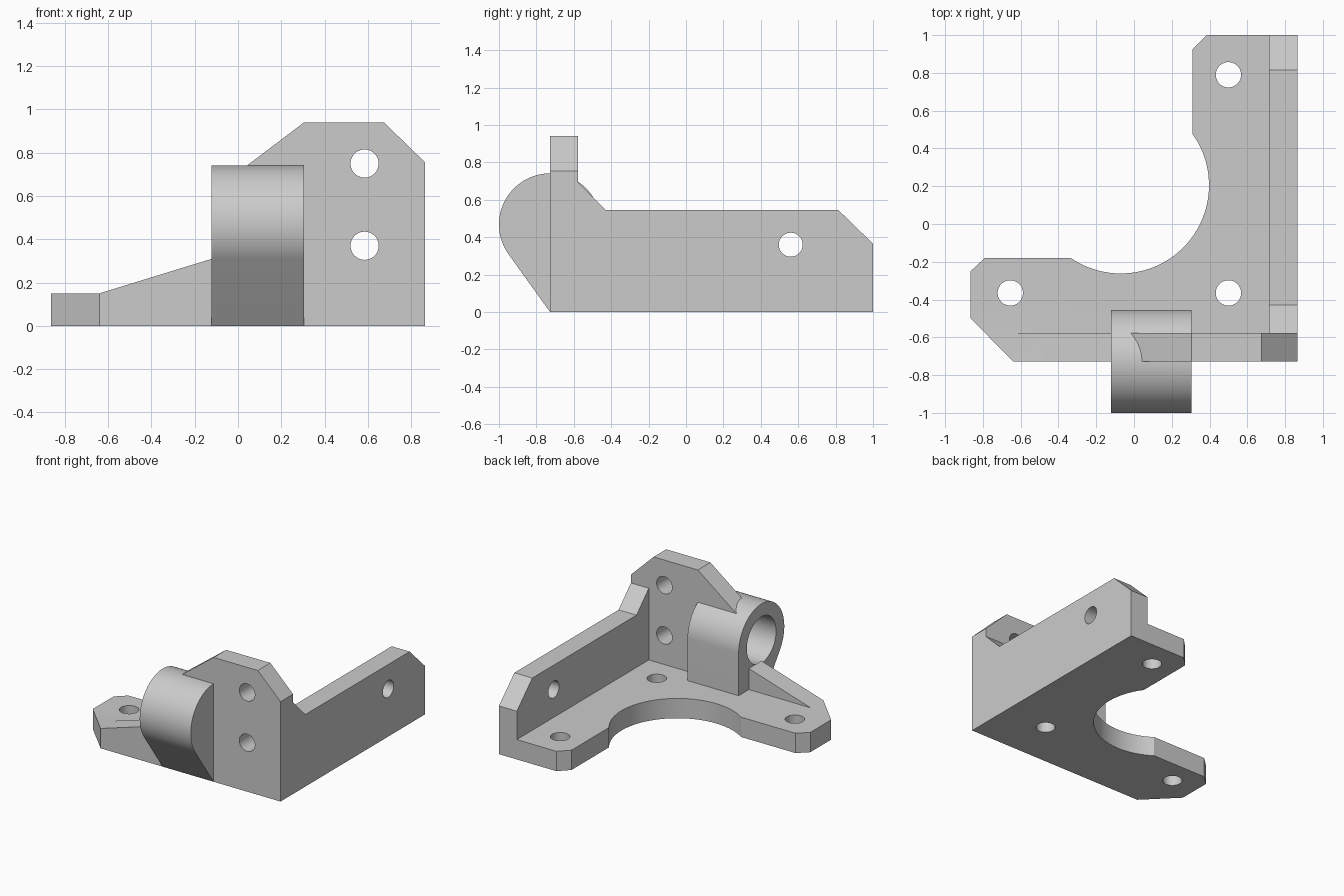
import bpy
import bmesh
from math import cos, sin, radians

if "Cube" in bpy.data.objects:
    bpy.data.objects.remove(bpy.data.objects["Cube"], do_unlink=True)

grey = bpy.data.materials.new("plain grey")
grey.use_nodes = True
grey.diffuse_color = (0.6, 0.6, 0.6, 1)
grey.node_tree.nodes["Principled BSDF"].inputs["Base Color"].default_value = (0.6, 0.6, 0.6, 1)

FRONT, SIDE, BACK = -0.727, 0.865, 1.0
THICK = 0.15


def arc(cx, cy, r, start, end, steps):
    angles = [radians(start + (end - start) * i / steps) for i in range(steps + 1)]
    return [(cx + r * cos(a), cy + r * sin(a)) for a in angles]


def prism(name, outline, axis, low, high):
    """Extrude a flat outline along an axis; outline uses the other two axes in order."""
    def place(p, h):
        return {"x": (h, *p), "y": (p[0], h, p[1]), "z": (*p, h)}[axis]
    bm = bmesh.new()
    bottom = [bm.verts.new(place(p, low)) for p in outline]
    top = [bm.verts.new(place(p, high)) for p in outline]
    bm.faces.new(bottom)
    bm.faces.new(top)
    n = len(outline)
    for i in range(n):
        j = (i + 1) % n
        bm.faces.new((bottom[i], bottom[j], top[j], top[i]))
    bmesh.ops.recalc_face_normals(bm, faces=bm.faces)
    mesh = bpy.data.meshes.new(name)
    bm.to_mesh(mesh)
    bm.free()
    mesh.materials.append(grey)
    obj = bpy.data.objects.new(name, mesh)
    bpy.context.collection.objects.link(obj)
    return obj


def combine(target, tool, operation):
    """Apply a boolean and discard the tool object."""
    mod = target.modifiers.new(operation, "BOOLEAN")
    mod.operation = operation
    mod.solver = "EXACT"
    mod.object = tool
    bpy.context.view_layer.update()
    result = bpy.data.meshes.new_from_object(
        target.evaluated_get(bpy.context.evaluated_depsgraph_get()))
    target.modifiers.clear()
    target.data = result
    bpy.data.objects.remove(tool, do_unlink=True)


def drill(target, a, b, r, axis, low, high):
    hole = prism("hole_cutter", arc(a, b, r, 0, 352.5, 47), axis, low, high)
    hole.hide_render = True
    combine(target, hole, "DIFFERENCE")


# L-shaped base plate with a round relief
base_outline = [(SIDE, FRONT), (SIDE, BACK), (0.385, BACK), (0.31, 0.925)]
base_outline += arc(-0.07, 0.205, 0.467, 35.5, -124.5, 48)
base_outline += [(-0.79, -0.18), (-SIDE, -0.25), (-SIDE, -0.5), (-0.64, FRONT)]
bracket = prism("corner_bracket", base_outline, "z", 0, THICK)

# Front wall with tapering rib
front_wall = prism("front_wall", [
    (-0.64, 0), (-0.64, THICK), (-0.11, 0.313), (-0.11, 0.626), (0.305, 0.94),
    (0.675, 0.94), (SIDE, 0.755), (SIDE, 0)], "y", FRONT, FRONT + THICK)

# Long side wall
side_wall = prism("side_wall", [
    (-0.65, 0), (-0.65, 0.695), (-0.58, 0.695), (-0.43, 0.545),
    (0.815, 0.545), (BACK, 0.365), (BACK, 0)], "x", SIDE - THICK, SIDE)

# Rounded boss through the front wall
boss = prism("pivot_boss", [(FRONT, 0), (-0.455, 0)]
             + arc(FRONT, 0.468, 0.273, 0, 215.5, 60), "x", -0.122, 0.305)

for part in (front_wall, side_wall, boss):
    combine(bracket, part, "UNION")

# Blind bore in the boss
drill(bracket, FRONT, 0.468, 0.175, "x", -0.1225, 0.155)

# Bolt holes in base, front wall and side wall
for x, y in ((0.5, 0.79), (0.5, -0.365), (-0.655, -0.365)):
    drill(bracket, x, y, 0.067, "z", -0.1, 0.3)
for z in (0.37, 0.75):
    drill(bracket, 0.585, z, 0.065, "y", -0.9, -0.5)
drill(bracket, 0.56, 0.36, 0.064, "x", 0.6, 1)

# Smooth round surfaces, keep crisp edges
bracket.data.shade_smooth()
bracket.data.set_sharp_from_angle(angle=radians(25))
